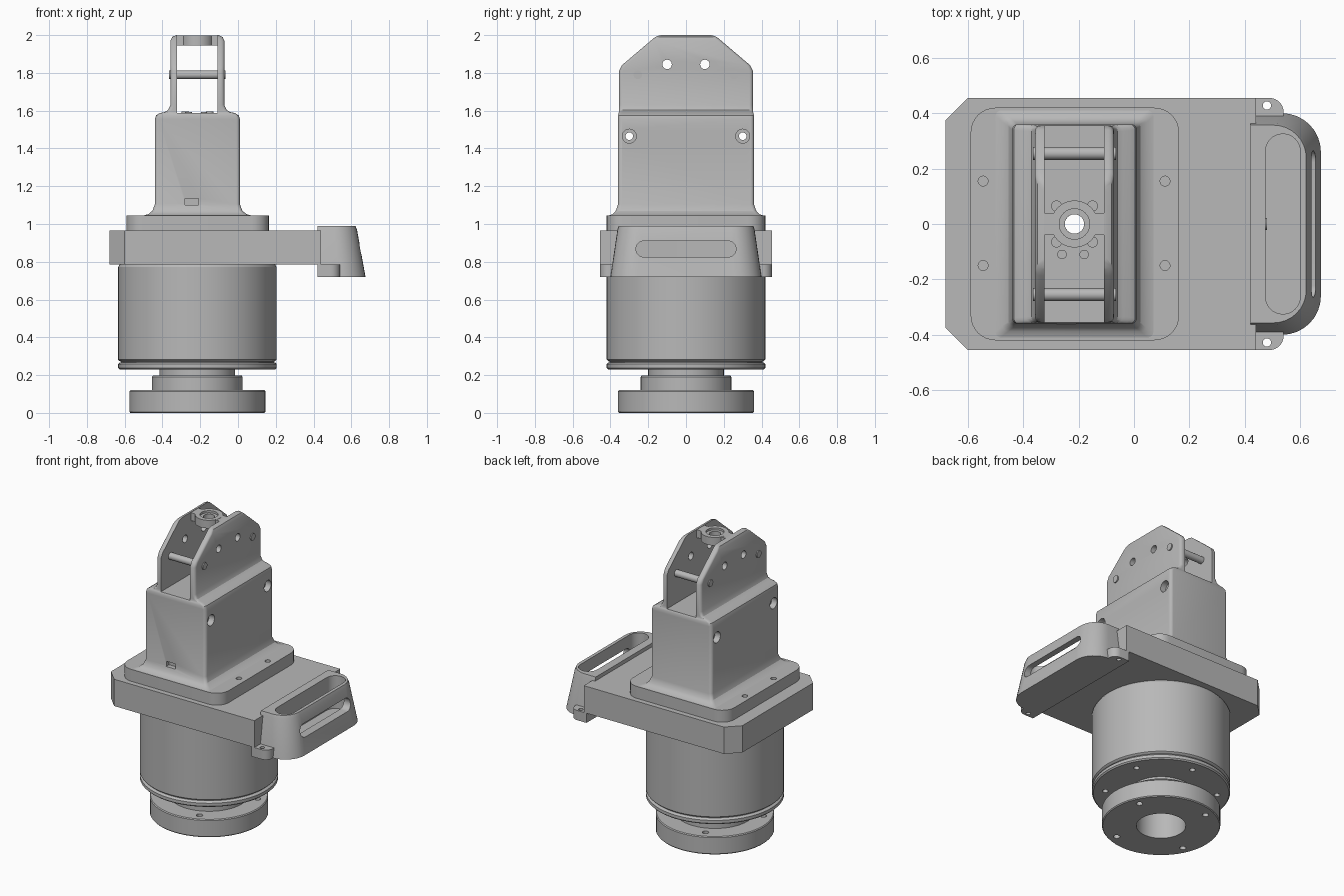
import bpy
import bmesh
from math import sin, cos, pi, radians
from mathutils import Vector

cube = bpy.data.objects.get("Cube")
if cube:
    bpy.data.objects.remove(cube, do_unlink=True)

AXIS = -0.215  # x of the vertical centre line

grey = bpy.data.materials.new("neutral grey")
grey.use_nodes = True
grey.diffuse_color = (0.48, 0.48, 0.48, 1)
grey.node_tree.nodes["Principled BSDF"].inputs["Base Color"].default_value = (0.48, 0.48, 0.48, 1)


def rounded(corners, steps=8):
    """Outline from (x, y, radius) right-angled corners; one step gives a chamfer."""
    out = []
    for i, (x, y, r) in enumerate(corners):
        p = Vector((x, y))
        to_prev = (Vector(corners[i - 1][:2]) - p).normalized()
        to_next = (Vector(corners[(i + 1) % len(corners)][:2]) - p).normalized()
        if r == 0:
            out.append(p)
            continue
        c = p + r * (to_prev + to_next)
        for k in range(steps + 1):
            t = k / steps * pi / 2
            out.append(c - r * (to_next * cos(t) + to_prev * sin(t)))
    return out


def rect(x0, x1, y0, y1, r=0.0, r_left=None, steps=8):
    rl = r if r_left is None else r_left
    return rounded([(x0, y0, rl), (x1, y0, r), (x1, y1, r), (x0, y1, rl)], steps)


def circle(x, y, r, n=32):
    return [Vector((x + r * cos(2 * pi * k / n), y + r * sin(2 * pi * k / n))) for k in range(n)]


def loft(name, rings, axis="z"):
    """Solid through (height, outline) rings stacked along z, x or y."""
    place = {"z": lambda a, b, h: (a, b, h),
             "x": lambda a, b, h: (h, a, b),
             "y": lambda a, b, h: (a, h, b)}[axis]
    bm = bmesh.new()
    loops = [[bm.verts.new(place(p.x, p.y, h)) for p in ring] for h, ring in rings]
    n = len(loops[0])
    for low, high in zip(loops, loops[1:]):
        for i in range(n):
            j = (i + 1) % n
            bm.faces.new((low[i], low[j], high[j], high[i]))
    bm.faces.new(loops[0][::-1])
    bm.faces.new(loops[-1])
    return finish(name, bm)


def finish(name, bm):
    bmesh.ops.recalc_face_normals(bm, faces=bm.faces)
    mesh = bpy.data.meshes.new(name)
    bm.to_mesh(mesh)
    bm.free()
    mesh.materials.append(grey)
    ob = bpy.data.objects.new(name, mesh)
    bpy.context.collection.objects.link(ob)
    return ob


def prism(name, outline, h0, h1, axis="z"):
    return loft(name, [(h0, outline), (h1, outline)], axis)


def lathe(name, profile, n=64):
    """Turned ring from a closed (radius, z) profile around the centre line."""
    bm = bmesh.new()
    cols = [[bm.verts.new((AXIS + r * cos(2 * pi * k / n), r * sin(2 * pi * k / n), z))
             for r, z in profile] for k in range(n)]
    m = len(profile)
    for k in range(n):
        a, b = cols[k], cols[(k + 1) % n]
        for i in range(m):
            j = (i + 1) % m
            bm.faces.new((a[i], b[i], b[j], a[j]))
    return finish(name, bm)


def cut(ob, outline, h0, h1, axis="z"):
    cutter = prism("cutter", outline, h0, h1, axis)
    cutter.hide_render = True
    mod = ob.modifiers.new("cut", "BOOLEAN")
    mod.operation, mod.solver, mod.object = "DIFFERENCE", "EXACT", cutter
    bpy.context.view_layer.objects.active = ob
    bpy.ops.object.modifier_apply(modifier=mod.name)
    bpy.data.objects.remove(cutter, do_unlink=True)


def polar(r, degrees):
    return AXIS + r * cos(radians(degrees)), r * sin(radians(degrees))


# Mounting flange with stepped neck and bore
flange = lathe("mounting_flange", [
    (.15, 0), (.355, 0), (.36, .006), (.36, .114), (.355, .12), (.24, .12),
    (.24, .19), (.235, .197), (.2, .197), (.2, .24), (.15, .24)])
for k in range(4):
    cut(flange, circle(*polar(.3, 24 + 90 * k), .02, 16), -.1, .15)

# Drive housing with bottom lip and groove
housing = lathe("drive_housing", [
    (.15, .23), (.412, .23), (.42, .238), (.42, .258), (.412, .266), (.405, .268),
    (.405, .272), (.412, .274), (.42, .282), (.42, .772), (.412, .785), (.15, .785)], 96)
for k in range(6):
    cut(housing, circle(*polar(.34, 24 + 60 * k), .018, 16), .2, .26)

# Deck plate with chamfered rear corners
deck = prism("deck_plate", rect(-.68, .44, -.455, .455, 0, .08, 1), .785, .965)
cut(deck, circle(AXIS, 0, .035, 24), .7, 1.1)

# Cover base with four screw holes
base = prism("cover_base", rect(-.59, .163, -.42, .42, .09), .965, 1.045)
cut(base, circle(AXIS, 0, .035, 24), .9, 1.1)
for x in (-.545, .112):
    for y in (-.15, .155):
        cut(base, circle(x, y, .018, 16), 1.0, 1.1)

# Tower: flared foot, shoulder and tapered fork head in one loft
sections = [(1.045, .285, .41), (1.052, .26, .388), (1.07, .238, .372), (1.105, .225, .36),
            (1.555, .225, .36), (1.575, .219, .36), (1.587, .2, .357),
            (1.592, .175, .355), (1.603, .156, .355), (1.63, .1425, .355),
            (1.81, .1425, .355), (1.84, .1425, .34), (1.97, .1425, .187),
            (1.99, .134, .163), (2.0, .112, .14)]
tower = loft("tower", [(z, rect(AXIS - hx, AXIS + hx, -hy, hy, .02, steps=4))
                       for z, hx, hy in sections])
cut(tower, rect(AXIS - .1075, AXIS + .1075, 1.588, 2.2, 0, 0), -.6, .6, "y")
cut(tower, circle(AXIS, 0, .035, 24), .9, 1.8)
for s in (-1, 1):
    cut(tower, circle(s * .1, 1.845, .025, 20), -1, 1, "x")
    cut(tower, circle(s * .3, 1.465, .02, 20), -1, 1, "x")
    for x0, x1 in ((-.6, -.40), (-.03, .2)):
        cut(tower, circle(s * .3, 1.465, .037, 24), x0, x1, "x")
cut(tower, rect(-.28, -.21, 1.1, 1.135), -.5, -.33, "y")

# Bridge across the fork with a round eye
bridge = prism("fork_bridge", rect(AXIS - .115, AXIS + .115, -.04, .04), 1.945, 1.998)
cut(bridge, circle(AXIS, 0, .06), 1.9, 2.1)
lathe("bridge_eye", [(.035, 1.945), (.085, 1.945), (.085, 1.999), (.055, 1.999),
                     (.055, 1.985), (.035, 1.985)], 32)

# Cross pins and floor screws
for side, s in (("front", -1), ("back", 1)):
    prism(side + "_cross_pin", circle(s * .255, 1.79, .023, 24), AXIS - .15, AXIS + .15, "x")
    for k, dx in enumerate((-.065, .065)):
        prism(f"{side}_floor_screw_{k}", circle(AXIS + dx, s * .065, .02, 16), 1.585, 1.596)
for k, dx in enumerate((-.045, .035)):
    prism(f"small_floor_screw_{k}", circle(AXIS + dx, -.11, .017, 16), 1.585, 1.594)

# Tapered carrying handle with a top pocket opening through the outer face
handle = loft("carrying_handle", [
    (.72, rect(.42, .675, -.40, .40, .14, 0)),
    (.97, rect(.42, .63, -.363, .363, .122, 0)),
    (.99, rect(.42, .622, -.357, .357, .118, 0))])
cut(handle, rect(.475, .60, -.325, .325, .062), .77, 1.2)
cut(handle, rect(-.265, .265, .825, .91, .042), .55, .9, "x")
prism("handle_screw", circle(0, .867, .022, 20), .47, .48, "x")

# Mounting ears either side of the handle
for side, s in (("left", -1), ("right", 1)):
    corners = [(.42, s * .36, 0), (.54, s * .36, 0), (.54, s * .455, .05), (.42, s * .455, 0)]
    ear = prism(side + "_handle_ear", rounded(corners), .72, .785)
    cut(ear, circle(.48, s * .428, .015, 16), .6, .9)

# Smooth curved surfaces while keeping the machined edges crisp
bpy.ops.object.select_all(action="DESELECT")
for ob in bpy.context.collection.objects:
    if ob.type == "MESH" and grey.name in ob.data.materials:
        ob.select_set(True)
        bpy.context.view_layer.objects.active = ob
bpy.ops.object.shade_smooth_by_angle(angle=radians(30))
